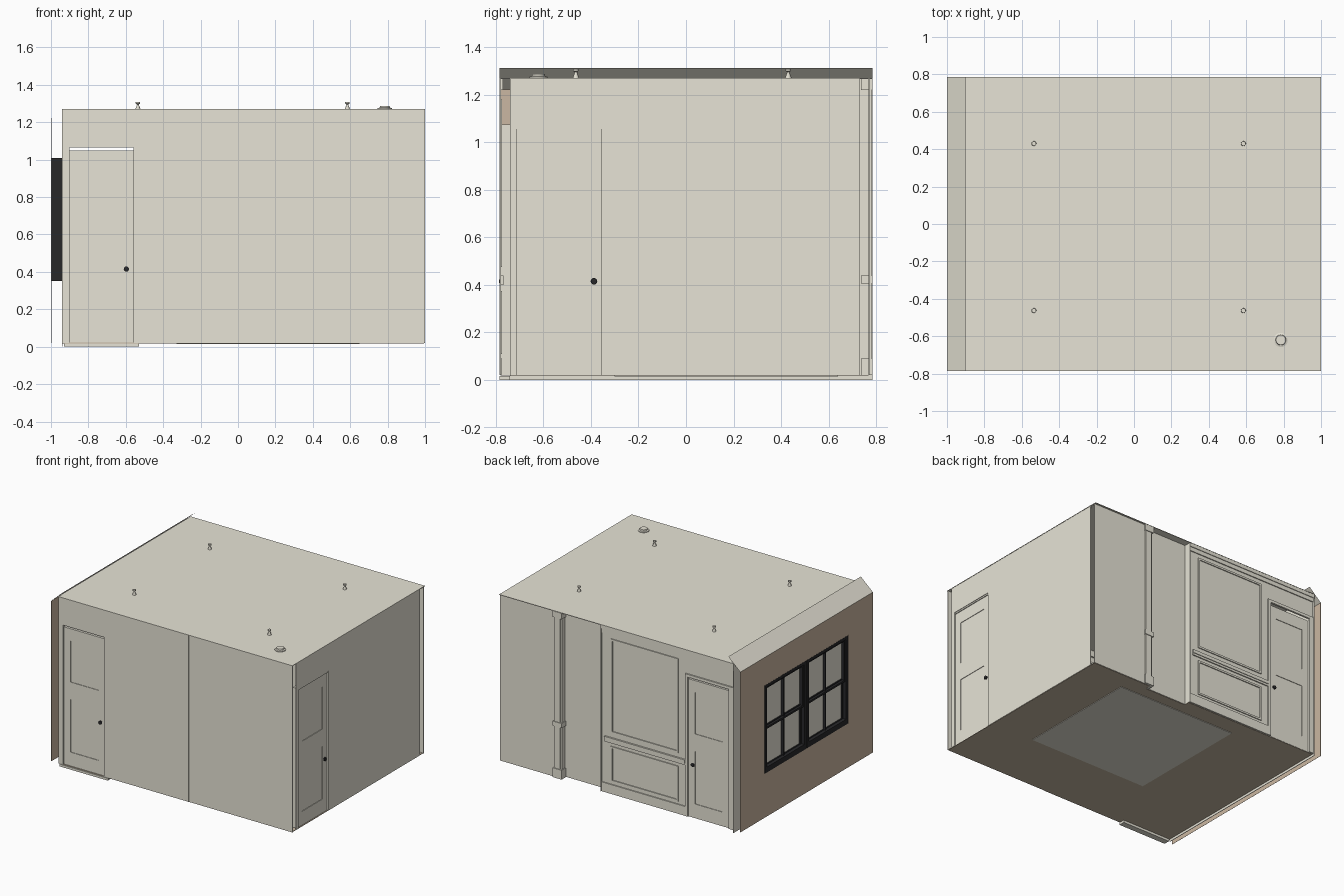
import bpy, bmesh, math
from mathutils import Matrix, Vector

if "Cube" in bpy.data.objects:
    bpy.data.objects.remove(bpy.data.objects["Cube"])


def mat(name, r, g, b):
    m = bpy.data.materials.new(name)
    m.diffuse_color = (r, g, b, 1)
    m.use_nodes = True
    m.node_tree.nodes["Principled BSDF"].inputs["Base Color"].default_value = m.diffuse_color
    return m


PAINT = mat("warm_grey_paint", .80, .775, .675)
TAN = mat("tan_siding", .60, .475, .36)
WOOD = mat("wood_floor", .57, .475, .36)
BLACK = mat("black_metal", .021, .021, .023)


def finish(bm, name, m):
    bmesh.ops.recalc_face_normals(bm, faces=bm.faces)
    me = bpy.data.meshes.new(name)
    bm.to_mesh(me)
    bm.free()
    me.materials.append(m)
    ob = bpy.data.objects.new(name, me)
    bpy.context.collection.objects.link(ob)
    return ob


def boxes(name, m, *specs):
    """Each spec is (x0, x1, y0, y1, z0, z1)."""
    bm = bmesh.new()
    for x0, x1, y0, y1, z0, z1 in specs:
        mx = Matrix.Translation(((x0 + x1) / 2, (y0 + y1) / 2, (z0 + z1) / 2))
        mx = mx @ Matrix.Diagonal((x1 - x0, y1 - y0, z1 - z0, 1))
        bmesh.ops.create_cube(bm, size=1, matrix=mx)
    return finish(bm, name, m)


def slab(axis, d0, d1, a0, a1, z0, z1):
    """Box spec in a wall: d = depth along axis, a = along the wall."""
    d0, d1 = min(d0, d1), max(d0, d1)
    return (d0, d1, a0, a1, z0, z1) if axis == 'x' else (a0, a1, d0, d1, z0, z1)


def ring(axis, d0, d1, outer, inner):
    a0, a1, z0, z1 = outer
    b0, b1, w0, w1 = inner
    parts = [(a0, b0, z0, z1), (b1, a1, z0, z1), (b0, b1, z0, w0), (b0, b1, w1, z1)]
    return [slab(axis, d0, d1, *p) for p in parts if p[1] - p[0] > 1e-4 and p[3] - p[2] > 1e-4]


def border(axis, d0, d1, a0, a1, z0, z1, w):
    return ring(axis, d0, d1, (a0, a1, z0, z1), (a0 + w, a1 - w, z0 + w, z1 - w))


def lathe(name, m, loc, profile, n=24, direction=(0, 0, 1)):
    bm = bmesh.new()
    rings = []
    rot = Vector((0, 0, 1)).rotation_difference(Vector(direction)).to_matrix()
    for r, h in profile:
        rings.append([bm.verts.new(Vector(loc) + rot @ Vector(
            (r * math.cos(i * math.tau / n), r * math.sin(i * math.tau / n), h))) for i in range(n)])
    for lo, hi in zip(rings, rings[1:]):
        for i in range(n):
            bm.faces.new((lo[i], lo[(i + 1) % n], hi[(i + 1) % n], hi[i]))
    bm.faces.new(rings[0])
    bm.faces.new(rings[-1])
    ob = finish(bm, name, m)
    bpy.context.view_layer.objects.active = ob
    ob.select_set(True)
    bpy.ops.object.shade_smooth_by_angle()
    ob.select_set(False)


def door(name, axis, face, inward, a0, a1, top, knob):
    """Two-panel door; face = outer plane, inward = +1 or -1 into the room."""
    at = lambda t: face + inward * t
    s = .055
    specs = [slab(axis, at(.014), at(.03), a0, a1, .02, top)]
    for z0, z1 in ((.02, .125), (.52, .65), (top - .09, top)):
        specs.append(slab(axis, at(.01), at(.034), a0 + s, a1 - s, z0, z1))
    specs += [slab(axis, at(.01), at(.034), b, b + s, .02, top) for b in (a0, a1 - s)]
    boxes(name + "_door", PAINT, *specs)
    # knob on both sides
    for side, t in ((-1, .01), (1, .034)):
        d = inward * side
        loc = (at(t), knob, .415) if axis == 'x' else (knob, at(t), .415)
        direc = (d, 0, 0) if axis == 'x' else (0, d, 0)
        lathe(name + "_door_knob", BLACK, loc,
              [(.014, 0), (.014, .002), (.006, .003), (.013, .006), (.013, .009), (.006, .0105)], 20, direc)


H, T, Y = 1.27, .004, .785
STEP = .16

# floor, rug and ceiling
boxes("floor", WOOD, (-.94, .995, -.78, .726, .018, .022),
      (-.94, STEP, .726, .768, .018, .022), (.504, .995, .726, .768, .018, .022))
boxes("rug", PAINT, (-.33, .65, -.30, .64, .014, .026))
boxes("ceiling", PAINT, (-.94, 1, -Y, Y, H - T, H))

# sloped eave strip over the window wall
EAVE = 1.222
bm = bmesh.new()
bm.faces.new([bm.verts.new(p) for p in
              ((-1, -Y, EAVE), (-.9, -Y, 1.312), (-.9, Y, 1.312), (-1, Y, EAVE))])
finish(bm, "eave_strip", PAINT)

# window wall: tan outer skin and painted inner skin around one opening
OPEN = (-.495, .495, .35, 1.01)
boxes("outer_window_wall", TAN, *ring('x', -.999, -.998, (-Y, Y, .02, EAVE), OPEN))
boxes("inner_window_wall", PAINT, *ring('x', -.942, -.938, (-.74, Y, 0, H), OPEN))

# two double-hung windows
for side in (-1, 1):
    c = side * .2475
    a0, a1 = c - .2425, c + .2425
    frame = border('x', -1, -.936, a0, a1, .35, 1.01, .022)
    frame += border('x', -.992, -.97, a0 + .02, a1 - .02, .67, .99, .014)
    frame += border('x', -.975, -.95, a0 + .02, a1 - .02, .38, .69, .014)
    frame.append((-.985, -.955, c - .005, c + .005, .38, .98))
    frame.append((-1, -.936, a0, a1, .35, .39))
    boxes("window_frame", BLACK, *frame)
    boxes("window_panes", PAINT, (-.966, -.963, a0 + .02, a1 - .02, .38, .99))
boxes("window_mullion", BLACK, (-.997, -.936, -.006, .006, .35, 1.01))

# front wall with door opening, slight step at x = 0.14
boxes("front_wall", PAINT,
      *ring('y', -Y, -Y + T, (-.94, .14, .02, H), (-.9, -.56, .02, 1.066)),
      (.14, 1, -Y + T, -Y + 2 * T, .02, H))
boxes("front_door_jamb", PAINT,
      (-.905, -.9, -Y + T, -.74, .02, 1.07), (-.56, -.555, -Y + T, -.74, .02, 1.07),
      (-.905, -.555, -Y + T, -.74, 1.066, 1.075))
boxes("front_threshold", PAINT, (-.93, -.53, -Y, -.74, 0, .0175))
door("front", 'y', -Y, 1, -.9, -.56, 1.05, -.597)

# right wall
RX = .998
boxes("right_wall", PAINT,
      *ring('x', RX - T, RX, (-.74, .73, .02, H), (-.71, -.355, .02, 1.065)))
boxes("right_door_jamb", PAINT,
      *ring('x', RX - .045, RX - T, (-.715, -.35, .02, 1.07), (-.71, -.355, .02, 1.055)))
door("right", 'x', RX, -1, -.71, -.355, 1.055, -.387)

# back wall with a shallow recess between the step and x = 0.5
B = .772
boxes("back_wall", PAINT,
      *ring('y', B - T, B, (-.94, STEP, .02, H), (-.9, -.56, .02, 1.066)),
      (.5, 1, B - T, B, .02, H), (STEP, .5, .726, .73, .02, H),
      (STEP - .004, STEP, .726, Y, .02, H), (.5, .504, .726, B, .02, H))
door("back", 'y', B + .008, -1, -.9, -.56, 1.05, -.597)
boxes("back_door_casing", PAINT,
      *ring('y', B, B + .01, (-.94, -.538, .02, 1.087), (-.9, -.56, .02, 1.066)))
boxes("back_chair_rail", PAINT,
      (-.538, .13, B, B + .013, .415, .44), (-.538, .13, B, B + .008, .40, .415))
boxes("back_baseboard", PAINT, (-.538, STEP, B, B + .008, .02, .09))
boxes("back_cornice", PAINT,
      (-.94, STEP, B, B + .012, 1.24, H - T), (-.94, STEP, B, B + .007, 1.21, 1.24))
boxes("back_panel_moulding", PAINT,
      *border('y', B, B + .007, -.48, .08, .11, .375, .014),
      *border('y', B, B + .007, -.48, .08, .475, 1.18, .014))

# trim with bands at the recess corner
boxes("recess_corner_trim", PAINT, (.5, .55, B, B + .008, .02, H - T),
      (.488, .5, .735, B, .02, H - T),
      *[(.482, .556, .735, Y, z, z + h) for z, h in ((.02, .07), (.405, .035), (1.22, .045))])

# inner panelling on the front wall
F = -Y + T
boxes("front_inner_moulding", PAINT,
      (-.53, .14, F, F + .013, .40, .44), (-.53, .14, F, F + .008, .022, .09),
      (-.94, .14, F, F + .012, 1.22, H - T),
      *border('y', F, F + .007, -.48, .08, .11, .375, .014),
      *border('y', F, F + .007, -.48, .08, .475, 1.18, .014))

# ceiling light fittings and smoke detector
for x in (-.535, .585):
    for y in (-.463, .43):
        lathe("ceiling_fitting", PAINT, (x, y, H - .004),
              [(.013, 0), (.013, .006), (.006, .025), (.006, .03), (.012, .034), (.012, .042)], 16)
lathe("smoke_detector", PAINT, (.785, -.62, H - .005),
      [(.038, 0), (.038, .01), (.028, .013), (.026, .022)], 32)
